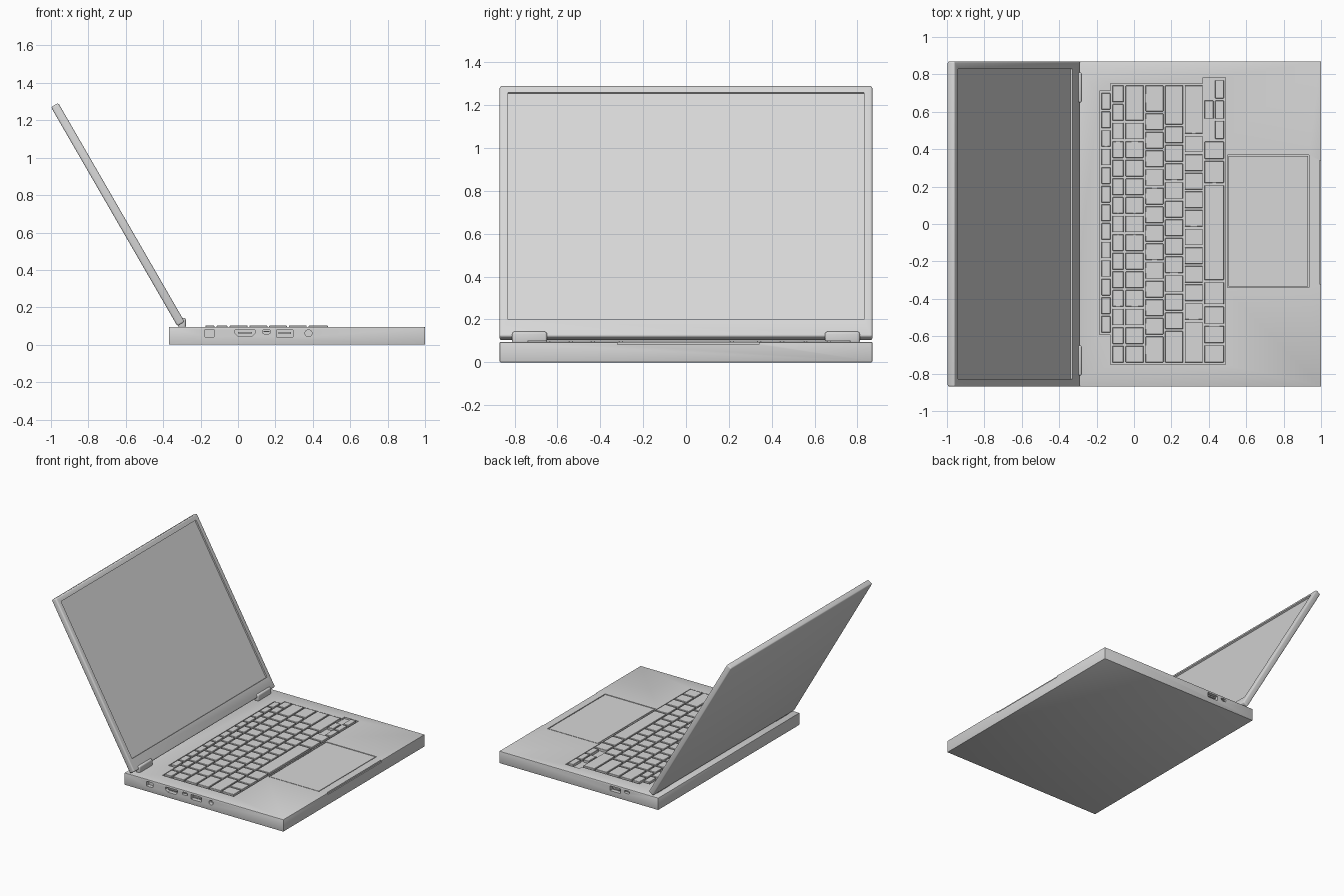
import bpy
import math
from mathutils import Matrix, Vector

if "Cube" in bpy.data.objects:
    bpy.data.objects.remove(bpy.data.objects["Cube"])

grey = bpy.data.materials.new("light_grey")
grey.diffuse_color = (0.68, 0.68, 0.68, 1)
grey.use_nodes = True
grey.node_tree.nodes["Principled BSDF"].inputs["Base Color"].default_value = grey.diffuse_color


def finish(ob):
    bpy.ops.object.select_all(action='DESELECT')
    ob.select_set(True)
    bpy.context.view_layer.objects.active = ob
    for m in list(ob.modifiers):
        bpy.ops.object.modifier_apply(modifier=m.name)


def prism(name, loop, depth, matrix=Matrix()):
    """Extrude a counter-clockwise xy outline upward by depth."""
    n = len(loop)
    verts = [(x, y, z) for z in (0, depth) for x, y in loop]
    faces = [tuple(range(n))[::-1], tuple(range(n, 2 * n))]
    faces += [(i, (i + 1) % n, n + (i + 1) % n, n + i) for i in range(n)]
    me = bpy.data.meshes.new(name)
    me.from_pydata([matrix @ Vector(v) for v in verts], [], faces)
    me.materials.append(grey)
    ob = bpy.data.objects.new(name, me)
    bpy.context.collection.objects.link(ob)
    return ob


def box(name, lo, hi, bevel=0, segments=2):
    loop = [(lo[0], lo[1]), (hi[0], lo[1]), (hi[0], hi[1]), (lo[0], hi[1])]
    ob = prism(name, loop, hi[2] - lo[2], Matrix.Translation((0, 0, lo[2])))
    if bevel:
        m = ob.modifiers.new("bevel", 'BEVEL')
        m.width, m.segments = bevel, segments
        finish(ob)
        bpy.ops.object.shade_smooth_by_angle(angle=math.radians(40))
    return ob


def cut(ob, cutter):
    m = ob.modifiers.new("cut", 'BOOLEAN')
    m.operation, m.object, m.solver = 'DIFFERENCE', cutter, 'EXACT'
    finish(ob)
    bpy.data.objects.remove(cutter)


def rounded(w, h, r, seg=5):
    pts = []
    for k, (sx, sy) in enumerate([(1, 1), (-1, 1), (-1, -1), (1, -1)]):
        for i in range(seg + 1):
            a = math.pi / 2 * (k + i / seg)
            pts.append((sx * (w / 2 - r) + r * math.cos(a),
                        sy * (h / 2 - r) + r * math.sin(a)))
    return pts


# Main body
TOP = 0.095
base = box("base", (-0.37, -0.87, 0), (1, 0.87, TOP), 0.005)

# Finger notch in the front edge
cut(base, box("notch", (0.992, -0.32, 0.082), (1.1, 0.34, 0.2)))

# Touchpad set into a shallow pocket
cut(base, box("pad_pocket", (0.50, -0.34, TOP - 0.01), (0.935, 0.37, 0.2)))
box("touchpad", (0.506, -0.334, TOP - 0.015), (0.929, 0.364, TOP - 0.001))

# Keyboard rows: (back x, front x, left y, right y, relative key widths)
rows = [
    (-0.174, -0.126, -0.58, 0.70, [1] * 13),
    (-0.115, -0.056, -0.74, 0.74, [1] * 15),
    (-0.045, 0.051, -0.74, 0.74, [1] * 13 + [2]),
    (0.061, 0.157, -0.74, 0.74, [1.5] + [1] * 12 + [1.5]),
    (0.167, 0.262, -0.74, 0.74, [1.8] + [1] * 11 + [2.2]),
    (0.272, 0.367, -0.74, 0.74, [2.3] + [1] * 10 + [2.7]),
    (0.377, 0.480, -0.74, 0.44, [1, 1, 1, 1.25, 5, 1.25, 1]),
]
GAP = 0.012
cut(base, box("main_well", (-0.125, -0.752, TOP - 0.012), (0.374, 0.752, 0.2)))
cut(base, box("back_well", (-0.185, -0.592, TOP - 0.012), (-0.12, 0.712, 0.2)))
cut(base, box("front_well", (0.37, -0.752, TOP - 0.012), (0.49, 0.452, 0.2)))
cut(base, box("arrow_well", (0.37, 0.45, TOP - 0.012), (0.49, 0.782, 0.2)))


def key(x0, x1, y0, y1):
    box("key", (x0, y0, TOP - 0.014), (x1, y1, 0.102), 0.002, 1)


for x0, x1, y0, y1, widths in rows:
    unit = (y1 - y0 + GAP) / sum(widths)
    y = y0
    for w in widths:
        key(x0, x1, y, y + w * unit - GAP)
        y += w * unit

# Arrow keys
for i in range(3):
    y = 0.455 + i * 0.108
    key(0.434, 0.480, y, y + 0.097)
key(0.377, 0.424, 0.563, 0.660)

# Side ports: (centre x, centre z, width, height, corner radius, tongue)
left_ports = [
    (-0.152, 0.061, 0.055, 0.037, 0.004, False),
    (0.152, 0.069, 0.044, 0.021, 0.010, True),
    (0.250, 0.061, 0.090, 0.037, 0.003, True),
    (0.377, 0.061, 0.037, 0.037, 0.0184, False),
]
right_ports = [
    (0.0, 0.061, 0.090, 0.037, 0.003, True),
    (-0.10, 0.069, 0.044, 0.021, 0.010, True),
]


def side_matrix(x, y, z):
    return Matrix.Translation((x, y, z)) @ Matrix.Rotation(math.pi / 2, 4, 'X')


for side, ports in ((-1, left_ports), (1, right_ports)):
    for x, z, w, h, r, tongue in ports:
        y = side * 0.87 + 0.03
        cut(base, prism("port_hole", rounded(w, h, r), 0.06, side_matrix(x, y, z)))
        if tongue:
            ya, yb = sorted((side * 0.835, side * 0.862))
            box("port_tongue", (x - w * 0.36, ya, z - h * 0.1),
                (x + w * 0.36, yb, z + h * 0.16))

# Video port with tapered lower corners
video = [(-0.034, -0.018), (0.034, -0.018), (0.053, 0.0), (0.053, 0.018),
         (-0.053, 0.018), (-0.053, 0.0)]
cut(base, prism("port_hole", video, 0.06, side_matrix(0.037, -0.84, 0.061)))
box("port_tongue", (0.0, -0.862, 0.06), (0.074, -0.835, 0.067))

# Lid with recessed screen, leaning back by 30 degrees
lid = box("lid", (-0.045, -0.87, 0), (0, 0.87, 1.352), 0.010, 3)
cut(lid, box("screen_recess", (-0.012, -0.83, 0.09), (0.1, 0.83, 1.314)))
lid.matrix_world = (Matrix.Translation((-0.285, 0, 0.122))
                    @ Matrix.Rotation(math.radians(-30), 4, 'Y'))

# Hinges
for y in (-0.73, 0.73):
    box("hinge", (-0.318, y - 0.081, 0.088), (-0.279, y + 0.081, 0.143), 0.010, 3)
